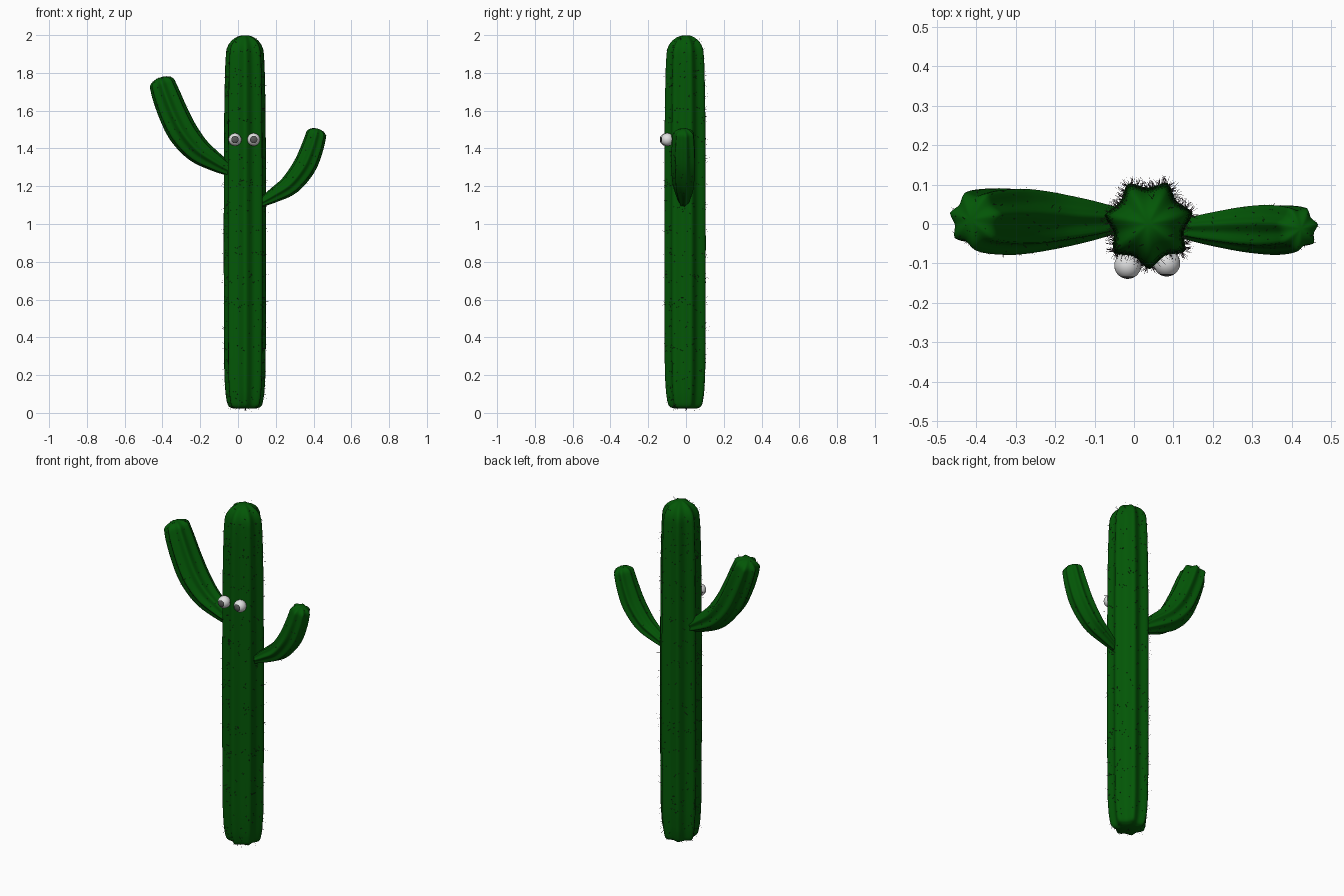
import bpy, bmesh, math, random
from mathutils import Vector

random.seed(4)
if "Cube" in bpy.data.objects:
    bpy.data.objects.remove(bpy.data.objects["Cube"], do_unlink=True)


def make_material(name, color):
    mat = bpy.data.materials.new(name)
    mat.use_nodes = True
    mat.diffuse_color = (*color, 1)
    mat.node_tree.nodes["Principled BSDF"].inputs["Base Color"].default_value = (*color, 1)
    return mat


GREEN = make_material("cactus green", (0.001, 0.095, 0.002))
SPINE = make_material("spine grey brown", (0.06, 0.04, 0.05))
WHITE = make_material("eye white", (0.75, 0.75, 0.75))
GREY = make_material("iris grey", (0.1, 0.1, 0.1))
BLACK = make_material("iris rim black", (0.015, 0.015, 0.015))

RIBS = 7
SIDES = RIBS * 8


def finish(bm, name, mats, smooth=True):
    mesh = bpy.data.meshes.new(name)
    bmesh.ops.recalc_face_normals(bm, faces=bm.faces)
    for f in bm.faces:
        f.smooth = smooth
    bm.to_mesh(mesh)
    bm.free()
    for m in mats:
        mesh.materials.append(m)
    obj = bpy.data.objects.new(name, mesh)
    bpy.context.collection.objects.link(obj)
    return obj


def spline(keys, steps=5):
    """Catmull-Rom through (x, z, radius) keys."""
    pts = [Vector(k) for k in keys]
    pts = [2 * pts[0] - pts[1]] + pts + [2 * pts[-1] - pts[-2]]
    out = []
    for a, b, c, d in zip(pts, pts[1:], pts[2:], pts[3:]):
        for i in range(steps):
            t = i / steps
            out.append(0.5 * (2 * b + (c - a) * t + (2 * a - 5 * b + 4 * c - d) * t * t
                              + (3 * b - a - 3 * c + d) * t ** 3))
    return out + [pts[-2]]


def ribbed_tube(name, keys, y, cap, turn, widen=1.0):
    """Star-shaped section swept along a path in the xz plane, with a domed end."""
    path = spline(keys)
    rings = []
    for i, p in enumerate(path):
        d = path[min(i + 1, len(path) - 1)] - path[max(i - 1, 0)]
        rings.append((Vector((p.x, y, p.y)), Vector((d.x, 0, d.y)).normalized(), p.z))
    p, t, r = rings[-1]
    for deg in (15, 30, 45, 60, 72, 82):
        a = math.radians(deg)
        rings.append((p + t * cap * math.sin(a), t, r * math.cos(a)))
    bm = bmesh.new()
    loops = []
    for p, t, r in rings:
        side = Vector((t.z, 0, -t.x))
        depth = Vector((0, widen, 0))
        loop = []
        for k in range(SIDES):
            a = math.tau * k / SIDES
            rr = r * (1 - 0.2 * abs(math.sin(RIBS * a / 2)) ** 1.3)
            a += turn
            loop.append(bm.verts.new(p + rr * (side * math.cos(a) + depth * math.sin(a))))
        loops.append(loop)
    for lo, hi in zip(loops, loops[1:]):
        for k in range(SIDES):
            n = (k + 1) % SIDES
            bm.faces.new((lo[k], lo[n], hi[n], hi[k]))
    bm.faces.new(loops[0][::-1])
    bm.faces.new(loops[-1])
    return finish(bm, name, [GREEN])


def add_spines(body, name, count, length):
    """Scatter thin three-sided thorns evenly over the surface of a body."""
    bm = bmesh.new()
    polys = body.data.polygons
    for poly in random.choices(polys, weights=[p.area for p in polys], k=count):
        corners = [body.data.vertices[v].co for v in poly.vertices]
        w = [random.random() for _ in corners]
        base = sum((c * q for c, q in zip(corners, w)), Vector()) / sum(w)
        lean = Vector([random.uniform(-0.5, 0.5) for _ in range(3)])
        axis = (poly.normal + lean).normalized()
        tip = base + axis * length * random.uniform(0.5, 1.1)
        if not 0 <= tip.z <= 2:
            continue
        u = axis.orthogonal().normalized()
        v = axis.cross(u)
        foot = [bm.verts.new(base - axis * 0.002 + 0.0008 * (u * math.cos(a) + v * math.sin(a)))
                for a in (0, math.tau / 3, 2 * math.tau / 3)]
        point = bm.verts.new(tip)
        for i in range(3):
            bm.faces.new((foot[i], foot[(i + 1) % 3], point))
    return finish(bm, name, [SPINE], smooth=False)


# Trunk: long ribbed column with a rounded, nearly flat foot
X = 0.037
trunk = ribbed_tube("trunk", [(X, 0.022, 0.06), (X, 0.035, 0.088), (X, 0.07, 0.1), (X, 0.14, 0.108),
                              (X, 0.3, 0.113), (X, 0.9, 0.115), (X, 1.5, 0.113),
                              (X, 1.8, 0.108), (X, 1.9, 0.103)],
                    0, cap=0.1, turn=math.radians(14))

# Arms: thin at the joint, thick towards the blunt tip
right_arm = ribbed_tube("right_arm", [(-0.03, 1.275, 0.028), (-0.12, 1.328, 0.052), (-0.215, 1.393, 0.071),
                                      (-0.29, 1.483, 0.081), (-0.34, 1.58, 0.081),
                                      (-0.38, 1.68, 0.077), (-0.4, 1.738, 0.071)],
                        0.01, cap=0.04, turn=0.2, widen=1.08)
left_arm = ribbed_tube("left_arm", [(0.115, 1.108, 0.022), (0.19, 1.152, 0.04), (0.278, 1.21, 0.056),
                                    (0.35, 1.303, 0.063), (0.39, 1.395, 0.061),
                                    (0.413, 1.47, 0.056)],
                       -0.012, cap=0.036, turn=0.2, widen=1.05)

# Spines
add_spines(trunk, "trunk_spines", 800, 0.026)
add_spines(right_arm, "right_arm_spines", 200, 0.012)
add_spines(left_arm, "left_arm_spines", 120, 0.01)


# Eyes: spheres whose front cap is a grey iris with a dark rim
def make_eye(name, center):
    bm = bmesh.new()
    bmesh.ops.create_uvsphere(bm, u_segments=28, v_segments=36, radius=0.034)
    for f in bm.faces:
        angle = math.degrees(f.calc_center_median().angle(Vector((0, 0, 1))))
        f.material_index = 1 if angle < 30 else 2 if angle < 36 else 0
    for v in bm.verts:
        v.co = Vector((v.co.x, -v.co.z, v.co.y)) + Vector(center)
    return finish(bm, name, [WHITE, GREY, BLACK])


make_eye("right_eye", (-0.016, -0.105, 1.447))
make_eye("left_eye", (0.083, -0.099, 1.447))
